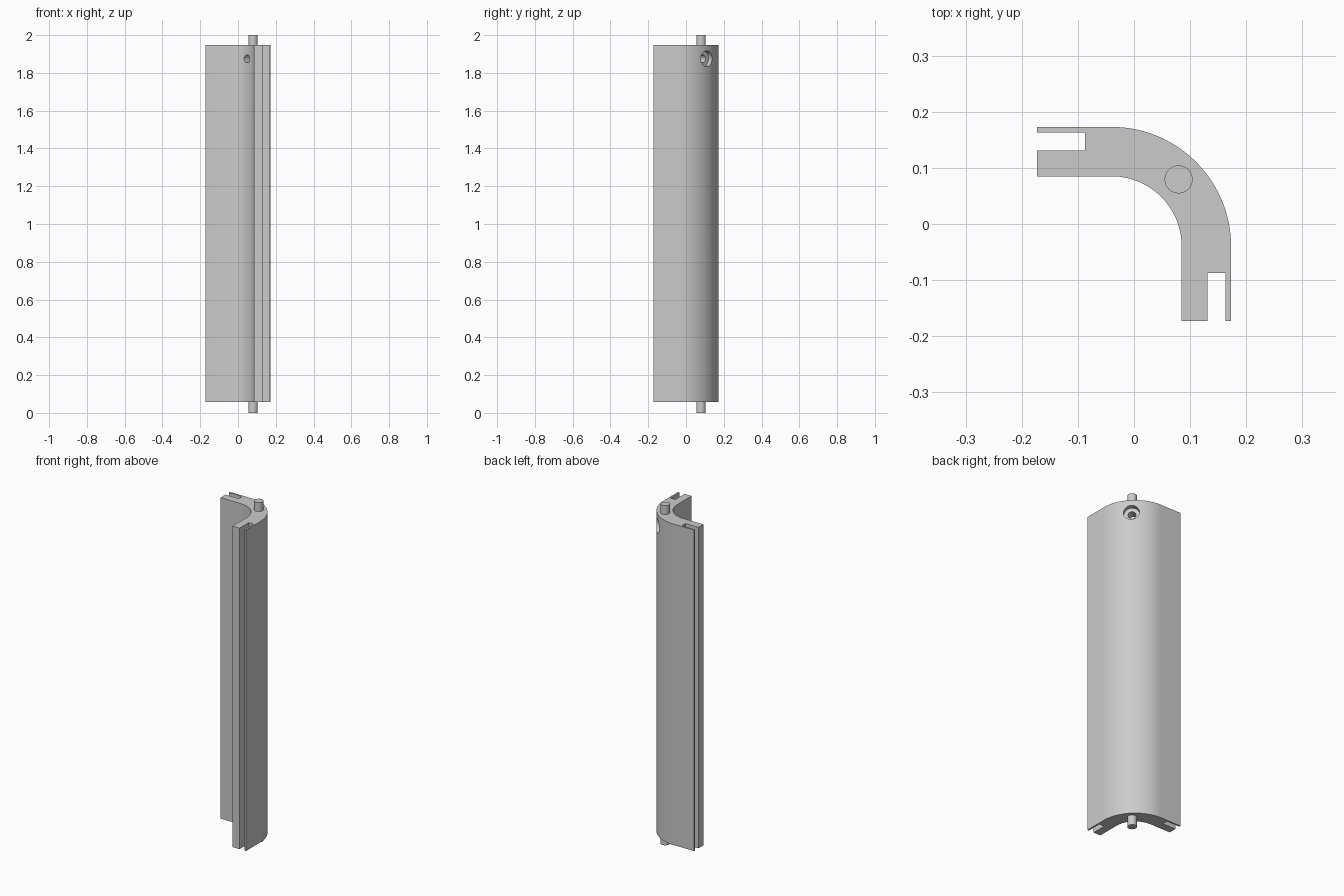
import bpy, bmesh, math
from mathutils import Vector

cube = bpy.data.objects.get("Cube")
if cube:
    bpy.data.objects.remove(cube, do_unlink=True)

HALF = 0.173                  # half the footprint
CENTRE = -0.04                # bend centre on x and y
OUTER, INNER = 0.213, 0.125   # bend radii
BOTTOM, TOP = 0.058, 1.948
MID = CENTRE + (OUTER + INNER) / 2 * math.sqrt(0.5)
HOLE_Z = 1.875

grey = bpy.data.materials.new("plain_grey")
grey.use_nodes = True
colour = (0.6, 0.6, 0.6, 1)
grey.diffuse_color = colour
grey.node_tree.nodes["Principled BSDF"].inputs["Base Color"].default_value = colour


def add_object(name, bm):
    bmesh.ops.recalc_face_normals(bm, faces=bm.faces)
    mesh = bpy.data.meshes.new(name)
    bm.to_mesh(mesh)
    bm.free()
    mesh.materials.append(grey)
    obj = bpy.data.objects.new(name, mesh)
    bpy.context.collection.objects.link(obj)
    return obj


def rod(name, start, end, radius):
    axis = Vector(end) - Vector(start)
    bm = bmesh.new()
    bmesh.ops.create_cone(bm, cap_ends=True, segments=32, radius1=radius,
                          radius2=radius, depth=axis.length)
    obj = add_object(name, bm)
    obj.rotation_mode = 'QUATERNION'
    obj.rotation_quaternion = axis.to_track_quat('Z', 'Y')
    obj.location = (Vector(start) + Vector(end)) / 2
    return obj


def smooth(obj):
    bpy.ops.object.select_all(action='DESELECT')
    obj.select_set(True)
    bpy.context.view_layer.objects.active = obj
    bpy.ops.object.shade_smooth_by_angle(angle=math.radians(30))


def arc(radius, steps=36):
    angles = [math.pi / 2 * (1 - i / steps) for i in range(steps + 1)]
    return [(CENTRE + radius * math.cos(a), CENTRE + radius * math.sin(a)) for a in angles]


# Curved corner post: one slotted end, mirrored across the diagonal
wall = HALF - (OUTER - INNER)
slot_end = [(-HALF, wall), (-HALF, 0.131), (-0.087, 0.131),
            (-0.087, 0.163), (-HALF, 0.163), (-HALF, HALF)]
far_end = [(y, x) for x, y in reversed(slot_end)]
outline = slot_end + arc(OUTER) + far_end + arc(INNER)[::-1]

bm = bmesh.new()
face = bm.faces.new([bm.verts.new((x, y, BOTTOM)) for x, y in outline])
extruded = bmesh.ops.extrude_face_region(bm, geom=[face])["geom"]
bmesh.ops.translate(bm, vec=(0, 0, TOP - BOTTOM),
                    verts=[v for v in extruded if isinstance(v, bmesh.types.BMVert)])
post = add_object("corner_post", bm)


# Screw hole through the bend, with a wider recess on the outside
def on_diagonal(radius):
    d = CENTRE + radius * math.sqrt(0.5)
    return (d, d, HOLE_Z)


cutters = [rod("hole_cutter", on_diagonal(0.08), on_diagonal(0.26), 0.021),
           rod("recess_cutter", on_diagonal(0.182), on_diagonal(0.26), 0.042)]
for cutter in cutters:
    cutter.hide_render = True
    mod = post.modifiers.new(cutter.name, 'BOOLEAN')
    mod.operation = 'DIFFERENCE'
    mod.solver = 'EXACT'
    mod.object = cutter
bpy.context.view_layer.update()
evaluated = post.evaluated_get(bpy.context.evaluated_depsgraph_get())
post.data = bpy.data.meshes.new_from_object(evaluated)
post.modifiers.clear()
for cutter in cutters:
    bpy.data.objects.remove(cutter, do_unlink=True)
smooth(post)

# Locating pins at both ends
smooth(rod("bottom_pin", (MID, MID, 0), (MID, MID, BOTTOM + 0.01), 0.025))
smooth(rod("top_pin", (MID, MID, TOP - 0.01), (MID, MID, 2), 0.025))
